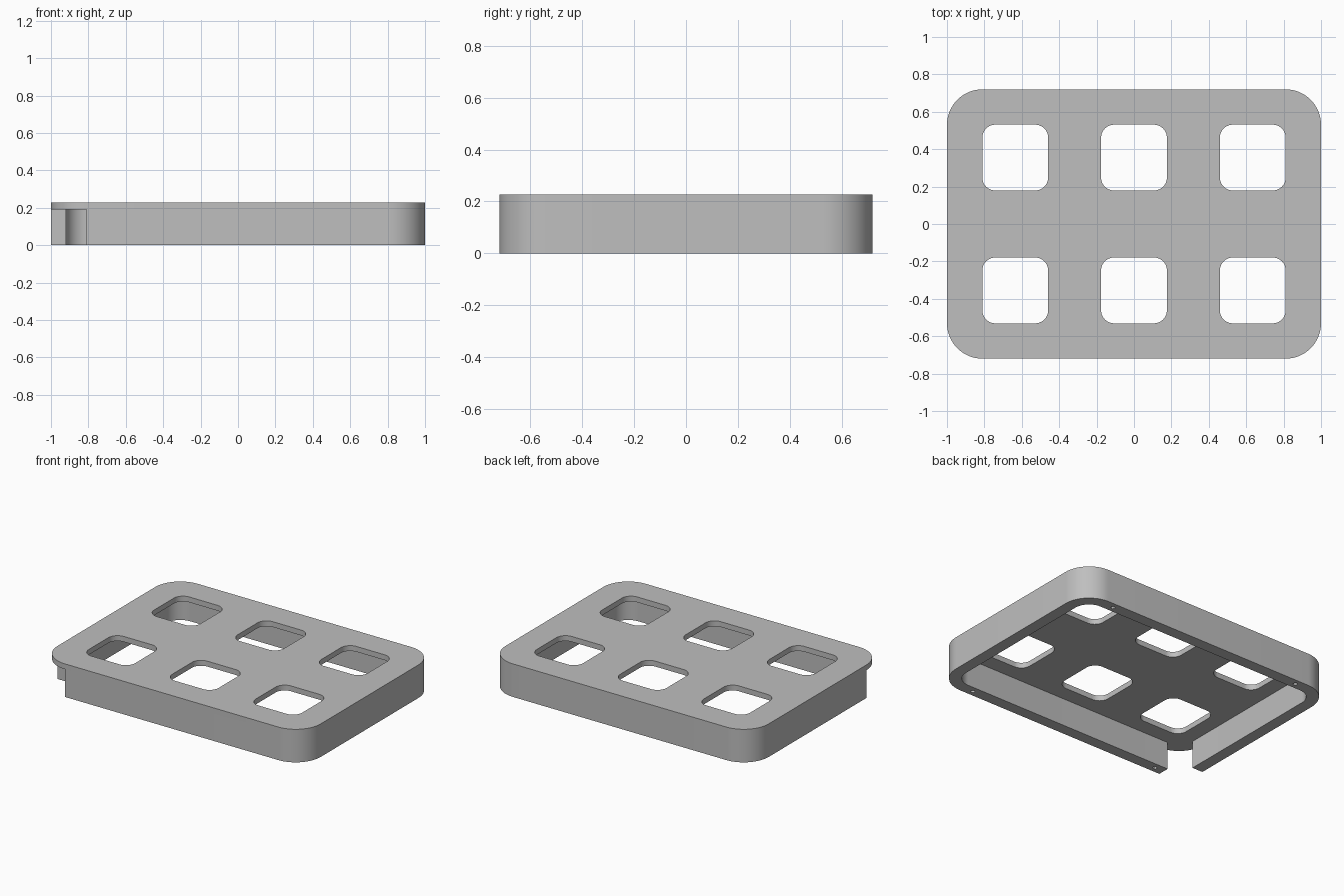
import bpy, bmesh
from math import cos, sin, pi

cube = bpy.data.objects.get("Cube")
if cube:
    bpy.data.objects.remove(cube, do_unlink=True)

HALF_X, HALF_Y = 1.0, 0.72
HEIGHT, PLATE_Z = 0.227, 0.19
RADIUS, WALL = 0.19, 0.08

grey = bpy.data.materials.new("plain grey")
grey.use_nodes = True
grey.diffuse_color = (0.52, 0.52, 0.52, 1)
grey.node_tree.nodes["Principled BSDF"].inputs["Base Color"].default_value = (0.52, 0.52, 0.52, 1)


def arc(cx, cy, r, start, sweep=pi / 2, steps=16):
    return [(cx + r * cos(start + sweep * i / steps),
             cy + r * sin(start + sweep * i / steps)) for i in range(steps + 1)]


def corners(hx, hy, r, cx=0, cy=0):
    """Corner arcs in order: front left, back left, back right, front right."""
    signs = [(1, -1), (1, 1), (-1, 1), (-1, -1)]
    return [arc(cx + sx * (hx - r), cy + sy * (hy - r), r, (k - 1) * pi / 2)
            for k, (sx, sy) in enumerate(signs)]


def rounded_rect(*args):
    return sum(corners(*args), [])


def extrude(name, outlines, z0, z1):
    """Fill nested outlines, inner ones as holes, and extrude from z0 to z1."""
    curve = bpy.data.curves.new(name, "CURVE")
    curve.dimensions = "2D"
    curve.fill_mode = "BOTH"
    curve.extrude = (z1 - z0) / 2
    for outline in outlines:
        spline = curve.splines.new("POLY")
        spline.points.add(len(outline) - 1)
        for point, (x, y) in zip(spline.points, outline):
            point.co = (x, y, 0, 1)
        spline.use_cyclic_u = True
    obj = bpy.data.objects.new(name, curve)
    bpy.context.collection.objects.link(obj)
    bpy.ops.object.select_all(action="DESELECT")
    obj.select_set(True)
    bpy.context.view_layer.objects.active = obj
    bpy.ops.object.convert(target="MESH")
    obj = bpy.context.object
    mesh = obj.data

    # Weld the caps to the sides and set the base height
    bm = bmesh.new()
    bm.from_mesh(mesh)
    bmesh.ops.remove_doubles(bm, verts=bm.verts, dist=0.0001)
    bmesh.ops.translate(bm, verts=bm.verts, vec=(0, 0, (z0 + z1) / 2))
    bmesh.ops.recalc_face_normals(bm, faces=bm.faces)
    bm.to_mesh(mesh)
    bm.free()
    mesh.materials.clear()
    mesh.materials.append(grey)
    bpy.ops.object.shade_smooth_by_angle(angle=pi / 6)
    return obj


# Top plate with a grid of rounded square openings
openings = [rounded_rect(0.176, 0.176, 0.07, x, y)
            for x in (-0.635, 0, 0.635) for y in (-0.355, 0.355)]
extrude("top_plate", [rounded_rect(HALF_X, HALF_Y, RADIUS)] + openings, PLATE_Z, HEIGHT)

# Skirt wall, open at the front corner on the -x side, with pin holes from below
gap_x, gap_y = RADIUS - HALF_X, RADIUS - HALF_Y
outer = sum(corners(HALF_X, HALF_Y, RADIUS)[:3], [])
inner = sum(corners(HALF_X - WALL, HALF_Y - WALL, RADIUS - WALL)[:3], [])
wall = ([(gap_x, -HALF_Y)] + outer + [(-HALF_X, gap_y), (WALL - HALF_X, gap_y)]
        + inner[::-1] + [(gap_x, WALL - HALF_Y)])
pin_holes = [arc(x, y, 0.014, 0, 2 * pi, 12)[:-1]
             for x in (-0.74, 0.74) for y in (-0.68, 0.68)]
extrude("skirt_wall", [wall] + pin_holes, 0, PLATE_Z)
